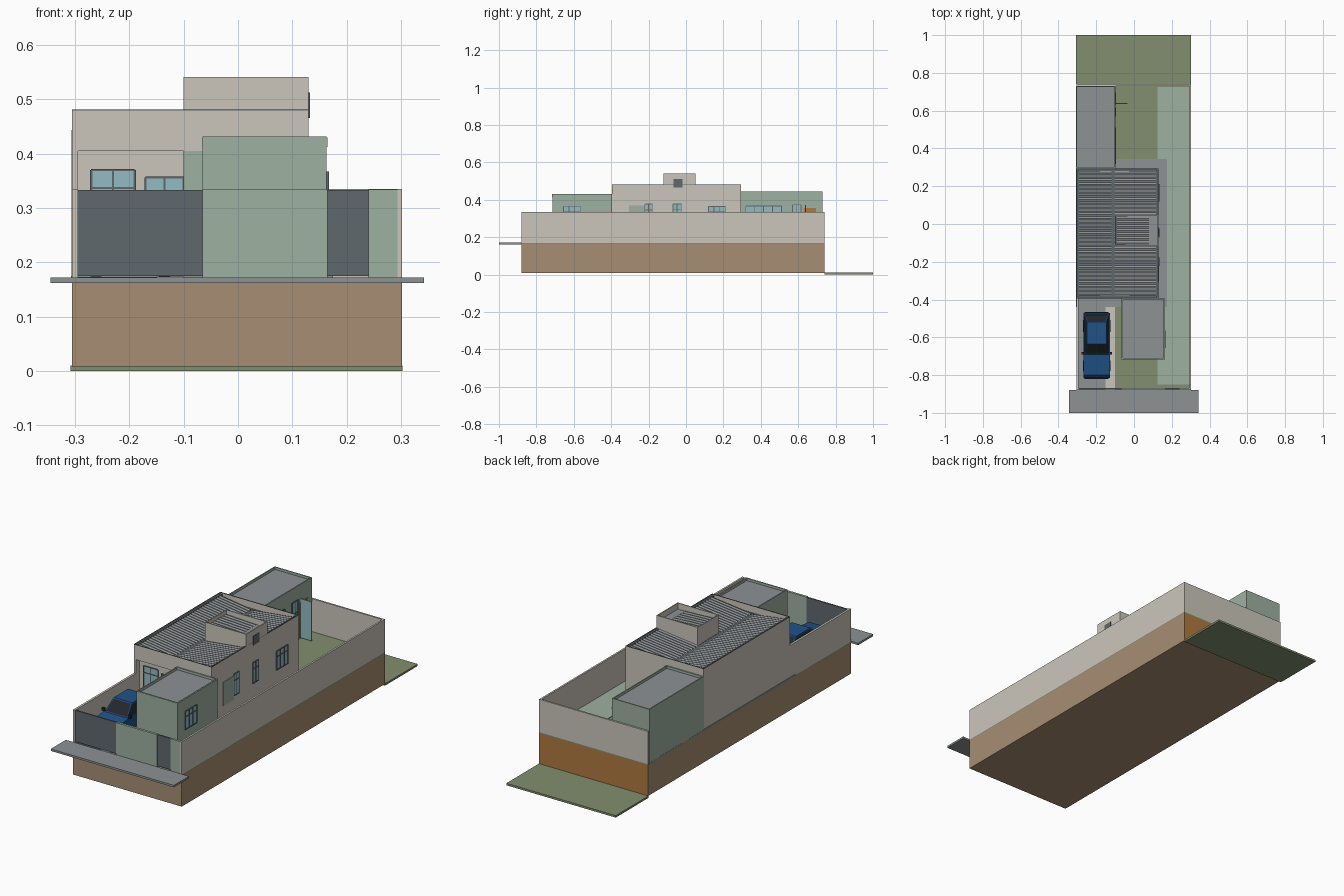
import bpy, bmesh, math
from mathutils import Vector

if "Cube" in bpy.data.objects:
    bpy.data.objects.remove(bpy.data.objects["Cube"], do_unlink=True)


def material(name, rgb):
    lin = [((c / 255 + 0.055) / 1.055) ** 2.4 for c in rgb] + [1]
    m = bpy.data.materials.new(name)
    m.use_nodes = True
    m.diffuse_color = lin
    m.node_tree.nodes["Principled BSDF"].inputs["Base Color"].default_value = lin
    return m


BEIGE = material("beige plaster", (203, 198, 187))
GREEN = material("sage green", (157, 177, 160))
DARK = material("dark slate", (95, 104, 108))
GREY = material("concrete grey", (141, 146, 148))
LAWN = material("lawn green", (129, 143, 110))
TAN = material("tan earth", (167, 142, 115))
ORANGE = material("orange clay", (175, 121, 62))
BLUE = material("car blue", (32, 82, 134))
GLASS = material("pale glass", (148, 187, 197))
BLACK = material("black rubber", (35, 40, 45))


def finish(name, bm, *mats):
    mesh = bpy.data.meshes.new(name)
    bmesh.ops.recalc_face_normals(bm, faces=bm.faces[:])
    bm.to_mesh(mesh)
    bm.free()
    ob = bpy.data.objects.new(name, mesh)
    bpy.context.collection.objects.link(ob)
    for m in mats:
        mesh.materials.append(m)
    return ob


def cube_mesh(x, y, z):
    bm = bmesh.new()
    bmesh.ops.create_cube(bm, size=1)
    for v in bm.verts:
        v.co = [r[0] + (c + 0.5) * (r[1] - r[0]) for c, r in zip(v.co, (x, y, z))]
    return bm


def box(name, x, y, z, mat):
    return finish(name, cube_mesh(x, y, z), mat)


def parapet_box(name, x, y, z, rim, depth, wall, floor):
    """Box whose top is inset and sunk, leaving a parapet."""
    bm = cube_mesh(x, y, z)
    bm.normal_update()
    top = max(bm.faces, key=lambda f: f.calc_center_median().z)
    bmesh.ops.inset_region(bm, faces=[top], thickness=rim)
    sunk = bmesh.ops.extrude_discrete_faces(bm, faces=[top])["faces"][0]
    for v in sunk.verts:
        v.co.z -= depth
    sunk.material_index = 1
    return finish(name, bm, wall, floor)


def window(name, axis, pos, span, z, panes, rail=True):
    """Glass plate with dark bars on a wall facing +x or -y."""
    def plate(part, s, zz, out, mat):
        if axis == "x":
            box(part, (pos - 0.001, pos + out), s, zz, mat)
        else:
            box(part, s, (pos - out, pos + 0.001), zz, mat)
    plate(name + "_glass", span, z, 0.002, GLASS)
    b = 0.002
    for i in range(panes + 1):
        c = span[0] + (span[1] - span[0]) * i / panes
        plate(name + "_bar", (c - b, c + b), z, 0.004, DARK)
    rails = [z[0], z[1]] + ([z[0] + (z[1] - z[0]) * 0.7] if rail else [])
    for c in rails:
        plate(name + "_rail", span, (c - b, c + b), 0.004, DARK)


def corrugated(name, x, y, z, pitch):
    """Zigzag sheet with ribs along x, sloping from z[0] to z[1]."""
    bm = bmesh.new()
    n = int((y[1] - y[0]) / pitch) * 2
    last = None
    for i in range(n + 1):
        yy = y[0] + (y[1] - y[0]) * i / n
        pair = [bm.verts.new((a, yy, c + 0.004 * (i % 2))) for a, c in zip(x, z)]
        if last:
            bm.faces.new((last[0], last[1], pair[1], pair[0]))
        last = pair
    finish(name, bm, GREY)


def prism(name, x, profile, mat):
    bm = bmesh.new()
    f = bm.faces.new([bm.verts.new((x[0], y, z)) for y, z in profile])
    new = bmesh.ops.extrude_face_region(bm, geom=[f])["geom"]
    for v in new:
        if isinstance(v, bmesh.types.BMVert):
            v.co.x = x[1]
    return bm if mat is None else finish(name, bm, mat)


# Ground, street pavement and rear lawn
box("earth_base", (-0.305, 0.302), (-0.88, 0.738), (0.008, 0.163), TAN)
box("rear_earth_face", (-0.305, 0.302), (0.737, 0.74), (0.008, 0.163), ORANGE)
box("rear_lawn", (-0.308, 0.303), (0.74, 1), (0, 0.01), LAWN)
box("pavement", (-0.345, 0.342), (-1, -0.88), (0.162, 0.172), GREY)
box("garden_lawn", (-0.305, 0.302), (-0.88, 0.74), (0.163, 0.169), LAWN)
box("side_walkway", (0.125, 0.293), (-0.85, 0.725), (0.168, 0.172), GREEN)
box("house_slab", (-0.307, 0.175), (-0.44, 0.345), (0.168, 0.175), GREY)
box("rear_slab", (-0.307, -0.1), (0.34, 0.73), (0.168, 0.174), GREY)
box("driveway", (-0.295, -0.15), (-0.87, -0.44), (0.168, 0.173), GREY)
box("driveway_strip", (-0.15, -0.1), (-0.88, -0.44), (0.168, 0.174), BEIGE)

# Boundary walls and gates
WALL = (0.168, 0.335)
box("left_wall", (-0.305, -0.294), (-0.88, 0.74), WALL, BEIGE)
box("right_wall", (0.293, 0.302), (-0.88, 0.74), WALL, BEIGE)
box("rear_wall", (-0.305, 0.302), (0.731, 0.74), WALL, BEIGE)
box("front_wall", (-0.065, 0.165), (-0.88, -0.868), (0.168, 0.334), GREEN)
box("front_wall_end", (0.24, 0.293), (-0.88, -0.868), (0.168, 0.334), GREEN)
box("car_gate", (-0.294, -0.065), (-0.876, -0.869), (0.175, 0.333), DARK)
box("foot_gate", (0.165, 0.24), (-0.876, -0.869), (0.175, 0.333), DARK)

# Main house with a recessed front porch
box("house_body", (-0.305, 0.13), (-0.365, 0.295), (0.17, 0.405), BEIGE)
box("porch_left_post", (-0.305, -0.294), (-0.395, -0.36), (0.17, 0.405), BEIGE)
box("house_front_corner", (-0.065, 0.13), (-0.395, -0.36), (0.17, 0.405), BEIGE)
box("porch_green_wall", (-0.1, -0.065), (-0.395, -0.36), (0.17, 0.405), GREEN)
parapet_box("house_parapet", (-0.305, 0.13), (-0.395, 0.295), (0.405, 0.479),
            0.006, 0.045, BEIGE, GREY)
corrugated("left_roof", (-0.294, -0.118), (-0.38, 0.28), (0.472, 0.447), 0.02)
corrugated("right_roof", (-0.102, 0.118), (-0.38, 0.28), (0.447, 0.472), 0.02)
box("valley_gutter", (-0.12, -0.1), (-0.388, 0.288), (0.434, 0.446), DARK)
for i, x in enumerate((-0.299, 0.116)):
    box("roof_side_flashing", (x, x + 0.009), (-0.389, 0.289), (0.434, 0.4765), DARK)
for y in (-0.389, 0.28):
    box("roof_end_flashing", (-0.299, 0.124), (y, y + 0.009), (0.434, 0.447), DARK)
for y in (-0.395, 0.291):
    box("parapet_cap", (-0.305, 0.13), (y, y + 0.004), (0.478, 0.481), DARK)
for x in (-0.305, 0.126):
    box("parapet_side_cap", (x, x + 0.004), (-0.395, 0.295), (0.478, 0.481), DARK)

# Water tank enclosure on the roof
parapet_box("tank_enclosure", (-0.1, 0.13), (-0.12, 0.05), (0.42, 0.541),
            0.007, 0.03, BEIGE, GREY)
corrugated("tank_roof", (-0.092, 0.08), (-0.11, 0.04), (0.522, 0.514), 0.02)
box("tank_hatch", (0.129, 0.132), (-0.066, -0.019), (0.465, 0.512), DARK)

# Front room and rear annex
parapet_box("front_room", (-0.065, 0.163), (-0.715, -0.395), (0.17, 0.431),
            0.008, 0.012, GREEN, GREY)
for y in ((-0.717, -0.715),):
    box("front_room_band", (-0.066, 0.164), y, (0.412, 0.43), GREEN)
box("front_room_side_band", (0.163, 0.165), (-0.717, -0.395), (0.412, 0.43), GREEN)
parapet_box("rear_annex", (-0.3065, -0.098), (0.295, 0.73), (0.172, 0.443),
            0.008, 0.012, GREEN, GREY)

# Windows and doors
window("porch_window", "y", -0.365, (-0.27, -0.19), (0.26, 0.37), 2)
window("porch_door", "y", -0.365, (-0.17, -0.1), (0.178, 0.356), 2)
window("front_room_window", "x", 0.163, (-0.655, -0.565), (0.275, 0.365), 3)
box("side_green_panel", (0.129, 0.132), (-0.305, -0.22), (0.25, 0.37), GREEN)
window("side_window", "x", 0.13, (-0.22, -0.18), (0.27, 0.378), 2)
window("bath_window", "x", 0.13, (-0.07, -0.025), (0.275, 0.378), 2)
window("bedroom_window", "x", 0.13, (0.12, 0.21), (0.27, 0.364), 3)
window("annex_window", "x", -0.098, (0.32, 0.51), (0.26, 0.367), 4, False)
window("annex_door", "x", -0.098, (0.57, 0.615), (0.178, 0.373), 2)
box("annex_wood_door", (-0.099, -0.095), (0.63, 0.695), (0.175, 0.355), ORANGE)
box("open_door_leaf", (-0.098, -0.035), (0.635, 0.641), (0.175, 0.372), GLASS)

# Parked car
hull = [(-0.81, 0.2), (-0.815, 0.235), (-0.8, 0.252), (-0.68, 0.266),
        (-0.48, 0.266), (-0.47, 0.24), (-0.475, 0.2)]
prism("car_body", (-0.268, -0.128), hull, BLUE)
cabin = [(-0.69, 0.265), (-0.635, 0.318), (-0.52, 0.318), (-0.48, 0.265)]
bm = prism("car_cabin", (-0.262, -0.134), cabin, None)
for v in bm.verts:
    if v.co.z > 0.3:
        v.co.x += 0.012 if v.co.x < -0.2 else -0.012
bmesh.ops.recalc_face_normals(bm, faces=bm.faces[:])
panes = [f for f in bm.faces if abs(f.normal.z) < 0.9]
bmesh.ops.inset_individual(bm, faces=panes, thickness=0.007)
for f in panes:
    f.material_index = 1
finish("car_cabin", bm, BLUE, BLACK)
for side in (-1, 1):
    cx = -0.198 + side * 0.063
    for y in (-0.75, -0.54):
        bpy.ops.mesh.primitive_cylinder_add(vertices=16, radius=0.028, depth=0.02,
                                            location=(cx, y, 0.202),
                                            rotation=(0, math.pi / 2, 0))
        wheel = bpy.context.object
        wheel.name = "car_wheel"
        wheel.data.materials.append(BLACK)
    mx = -0.198 + side * 0.074
    box("car_mirror", (mx - 0.007, mx + 0.007), (-0.69, -0.678), (0.266, 0.28), BLACK)
for y in (-0.82, -0.478):
    box("car_bumper", (-0.262, -0.134), (y, y + 0.012), (0.2, 0.216), BLACK)
